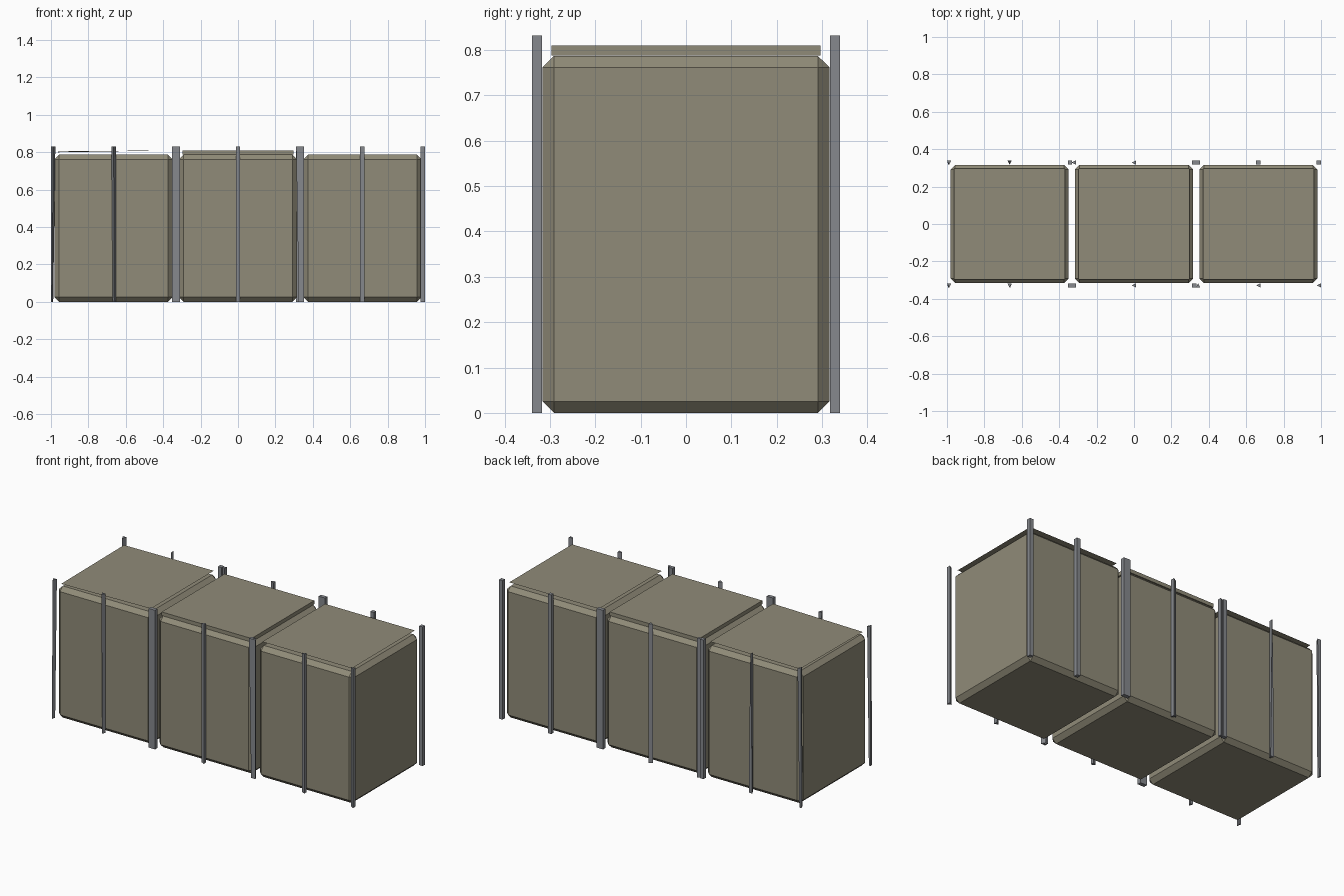
import bpy
import bmesh

cube = bpy.data.objects.get("Cube")
if cube:
    bpy.data.objects.remove(cube, do_unlink=True)


def make_material(name, rgb):
    mat = bpy.data.materials.new(name)
    mat.use_nodes = True
    mat.diffuse_color = (*rgb, 1)
    mat.node_tree.nodes["Principled BSDF"].inputs["Base Color"].default_value = (*rgb, 1)
    return mat


olive = make_material("olive fabric", (0.28, 0.26, 0.19))
steel = make_material("grey steel", (0.24, 0.25, 0.27))


def finish(name, bm, mat):
    bmesh.ops.recalc_face_normals(bm, faces=bm.faces)
    mesh = bpy.data.meshes.new(name)
    bm.to_mesh(mesh)
    bm.free()
    mesh.materials.append(mat)
    obj = bpy.data.objects.new(name, mesh)
    bpy.context.collection.objects.link(obj)
    return obj


def block(name, x, half, z0, z1, chamfer=0):
    """Square block, optionally with flat chamfers on every edge."""
    bm = bmesh.new()
    bmesh.ops.create_cube(bm, size=1)
    for v in bm.verts:
        v.co = (x + v.co.x * 2 * half, v.co.y * 2 * half, z0 + (v.co.z + 0.5) * (z1 - z0))
    obj = finish(name, bm, olive)
    if chamfer:
        mod = obj.modifiers.new("chamfer", "BEVEL")
        mod.width = chamfer
        mod.segments = 1
    return obj


def sheet(name, x, half, heights):
    """Single-layer lid with a height for each corner."""
    bm = bmesh.new()
    signs = [(-1, -1), (1, -1), (1, 1), (-1, 1)]
    bm.faces.new([bm.verts.new((x + sx * half, sy * half, z))
                  for (sx, sy), z in zip(signs, heights)])
    return finish(name, bm, olive)


SECTIONS = {
    "square": [(-1, -1), (1, -1), (1, 1), (-1, 1)],
    "down": [(-1, 1), (0, -1), (1, 1)],
    "up": [(-1, -1), (1, -1), (0, 1)],
    "left": [(-1, 0), (1, -1), (1, 1)],
}
HALF = 0.0115
TOP = 0.832


def post(name, x, y, section, foot=(-1, 1), head=(-1, 1)):
    """Upright bar; foot and head give the x extent at the bottom and top."""
    bm = bmesh.new()
    rings = []
    for z, (lo, hi) in ((0, foot), (TOP, head)):
        rings.append([bm.verts.new((x + HALF * (lo + (hi - lo) * (px + 1) / 2),
                                    y + HALF * py, z))
                      for px, py in SECTIONS[section]])
    low, high = rings
    bm.faces.new(low)
    bm.faces.new(high)
    n = len(low)
    for i in range(n):
        j = (i + 1) % n
        bm.faces.new((low[i], low[j], high[j], high[i]))
    return finish(name, bm, steel)


# Three chamfered bins in a row
PITCH = 0.665
for label, x in (("first", -PITCH), ("middle", 0), ("last", PITCH)):
    block(label + "_bin", x, 0.316, 0, 0.787, 0.025)

# Lids: a solid one in the middle, thin sheets at the ends
block("middle_lid", 0, 0.297, 0.788, 0.81)
sheet("first_lid", -PITCH, 0.297, (0.8, 0.81, 0.81, 0.805))
sheet("last_lid", PITCH, 0.297, (0.809,) * 4)

# Upright bars along front and back: three per bin
Y = 0.3285
OUT, SIDE = 0.988, 0.01
A, B = PITCH / 2 + SIDE, PITCH / 2 - SIDE
front = [
    (-OUT, "down", (-1, 0)), (-PITCH, "down", (-0.4, 1)), (-A, "square", (-1, 1)),
    (-B, "square", (-1, 1)), (0, "left", (-1, 1)), (B, "square", (0.2, 1)),
    (A, "up", (-1, 1)), (PITCH, "left", (-1, 1)), (OUT, "left", (-1, 1)),
]
back = [
    (-OUT, "down", (-1, 0)), (-A, "square", (-1, 1)), (-B, "left", (-1, 1)),
    (0, "left", (-1, 1)), (B, "square", (-1, 1)), (A, "square", (-1, 1)),
    (PITCH, "square", (-1, 1)), (OUT, "square", (-1, 1)),
]
for row, y, bars in (("front", -Y, front), ("back", Y, back)):
    for i, (x, section, foot) in enumerate(bars):
        post(f"{row}_post_{i + 1}", x, y, section, foot)

# Slender bar behind the first bin
post("back_slender_post", -PITCH, Y, "down", head=(-0.1, 0.1))
